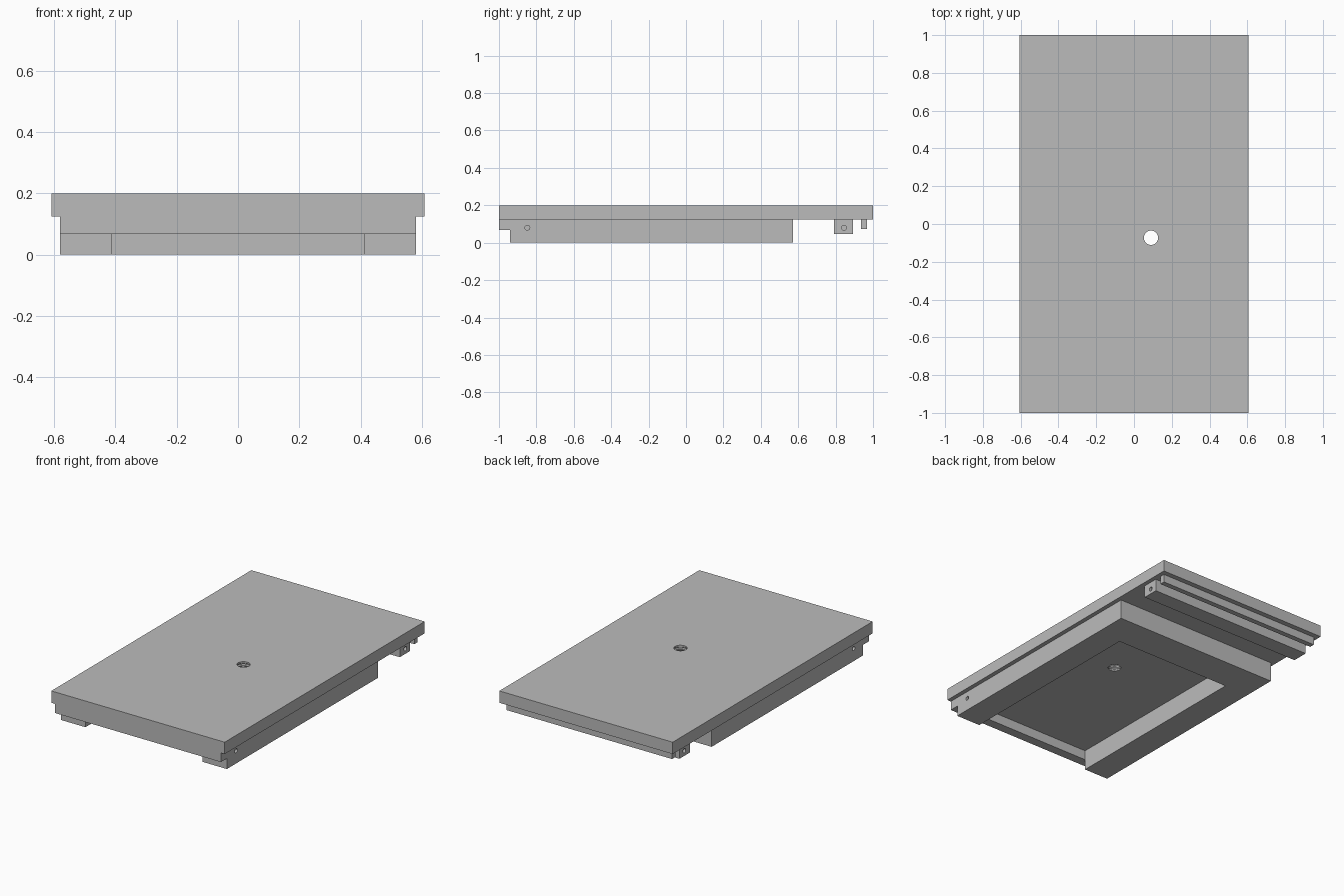
import bpy, bmesh, math

if "Cube" in bpy.data.objects:
    bpy.data.objects.remove(bpy.data.objects["Cube"])

grey = bpy.data.materials.new("plain_grey")
grey.use_nodes = True
COLOUR = (0.5, 0.5, 0.5, 1)
grey.diffuse_color = COLOUR
grey.node_tree.nodes["Principled BSDF"].inputs["Base Color"].default_value = COLOUR


def finish(name, bm):
    """Turn a bmesh into a named object."""
    bmesh.ops.recalc_face_normals(bm, faces=bm.faces)
    mesh = bpy.data.meshes.new(name)
    bm.to_mesh(mesh)
    bm.free()
    mesh.materials.append(grey)
    obj = bpy.data.objects.new(name, mesh)
    bpy.context.collection.objects.link(obj)
    return obj


def box(name, half_x, y, z):
    """Box symmetric in x, between the given y and z limits."""
    bm = bmesh.new()
    bmesh.ops.create_cube(bm, size=1)
    for v in bm.verts:
        v.co = (v.co.x * 2 * half_x,
                y[0] if v.co.y < 0 else y[1],
                z[0] if v.co.z < 0 else z[1])
    return finish(name, bm)


def turned(name, profile, sides=32):
    """Closed solid turned around z from (radius, z) points."""
    bm = bmesh.new()
    rings = []
    for r, z in profile:
        rings.append([bm.verts.new((r * math.cos(i * math.tau / sides),
                                    r * math.sin(i * math.tau / sides), z))
                      for i in range(sides)])
    for a, b in zip(rings, rings[1:]):
        for i in range(sides):
            j = (i + 1) % sides
            bm.faces.new((a[i], a[j], b[j], b[i]))
    bm.faces.new(rings[0])
    bm.faces.new(rings[-1])
    return finish(name, bm)


def combine(target, tool, operation):
    """Apply a boolean and discard the tool."""
    mod = target.modifiers.new(operation.lower(), "BOOLEAN")
    mod.operation = operation
    mod.solver = "EXACT"
    mod.object = tool
    bpy.context.view_layer.objects.active = target
    bpy.ops.object.modifier_apply(modifier=mod.name)
    bpy.data.objects.remove(tool)


def side_holes(target, y, half_x):
    """Blind pin holes in both ends of a part."""
    for side in (-1, 1):
        pin = turned("pin_cutter", [(0.013, -0.1), (0.013, 0.1)], 20)
        pin.rotation_euler.y = math.pi / 2
        pin.location = (side * half_x, y, 0.08)
        bpy.context.view_layer.update()
        combine(target, pin, "DIFFERENCE")


UNDER = 0.125   # underside of the top plate
WIDE = 0.58     # half width of the lower parts

# Top plate with the frame below it
body = box("plate_and_frame", 0.607, (-1, 1), (UNDER, 0.2))
combine(body, box("frame", WIDE, (-1, 0.572), (0, 0.16)), "UNION")

# Raised front lip and the pocket behind it
combine(body, box("step_cutter", 0.7, (-1.1, -0.94), (-0.1, 0.067)), "DIFFERENCE")
combine(body, box("pocket_cutter", 0.41, (-0.94, 0.355), (-0.1, UNDER + 0.003)), "DIFFERENCE")

# Grooved hole through the plate
groove = [(0.038, 0.1)]
for k in range(3):
    z = 0.136 + k * 0.02
    groove += [(0.038, z), (0.044, z + 0.005), (0.044, z + 0.009), (0.038, z + 0.014)]
groove.append((0.038, 0.25))
drill = turned("hole_cutter", groove)
drill.location = (0.09, -0.073, 0)
bpy.context.view_layer.update()
combine(body, drill, "DIFFERENCE")
side_holes(body, -0.848, WIDE)

# Cross bars under the back end
bar = box("back_cross_bar", WIDE, (0.79, 0.893), (0.047, UNDER))
side_holes(bar, 0.845, WIDE)
box("back_thin_rail", WIDE, (0.935, 0.968), (0.074, UNDER))
